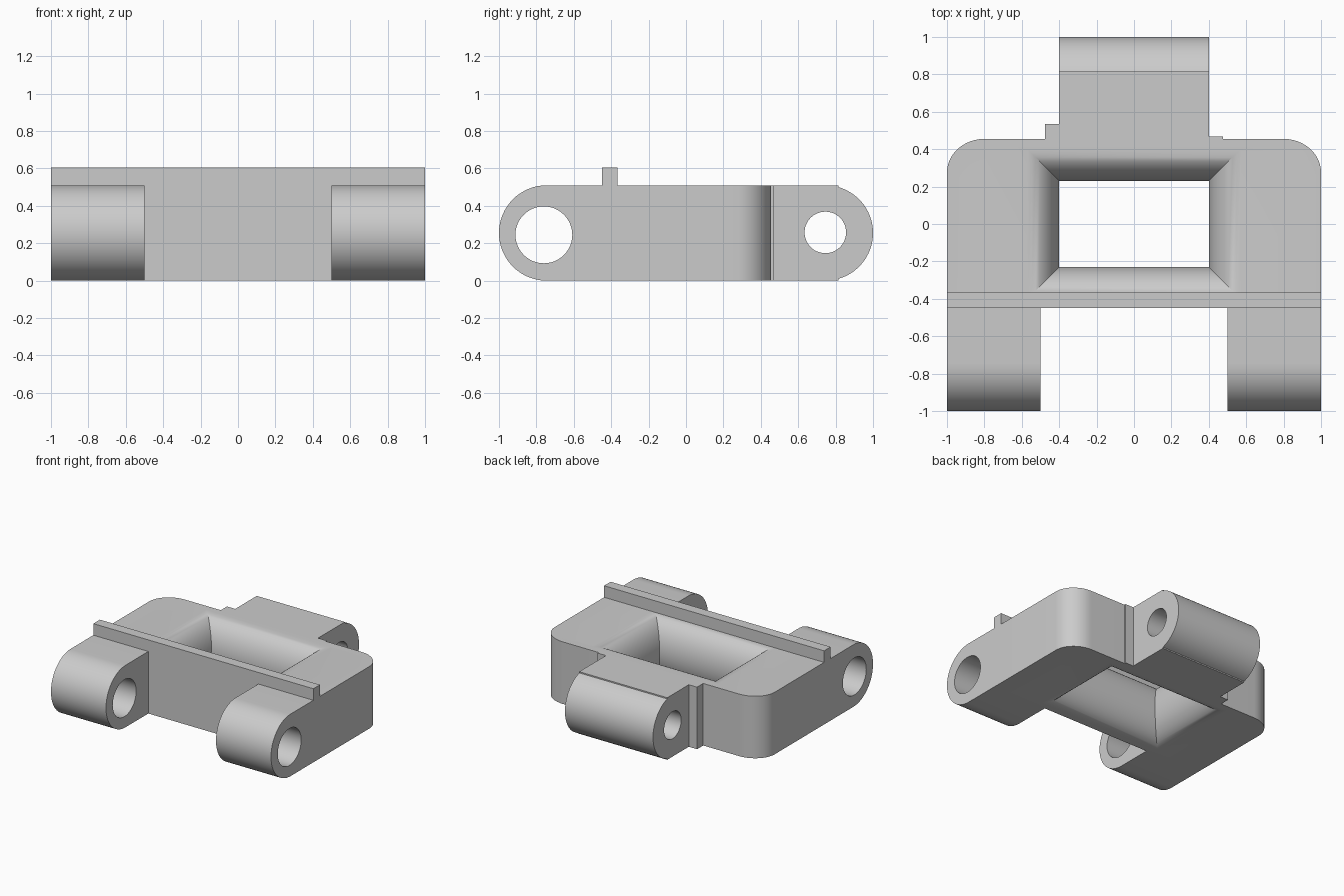
import bpy, bmesh
from math import sin, cos, pi, radians
from mathutils import Vector

cube = bpy.data.objects.get("Cube")
if cube:
    bpy.data.objects.remove(cube, do_unlink=True)

H = 0.51          # body height
R = H / 2         # radius of the rounded hinge ends

grey = bpy.data.materials.new("plain grey")
grey.use_nodes = True
grey.diffuse_color = (0.6, 0.6, 0.6, 1)
grey.node_tree.nodes["Principled BSDF"].inputs["Base Color"].default_value = grey.diffuse_color


def arc(cx, cy, rx, ry, start, end, steps):
    angles = [radians(start + (end - start) * i / steps) for i in range(steps + 1)]
    return [(cx + rx * cos(a), cy + ry * sin(a)) for a in angles]


def loft(name, rings):
    """Skin a stack of equal-length rings and cap both ends."""
    bm = bmesh.new()
    rows = [[bm.verts.new(p) for p in ring] for ring in rings]
    for a, b in zip(rows, rows[1:]):
        for i in range(len(a)):
            j = (i + 1) % len(a)
            bm.faces.new((a[i], a[j], b[j], b[i]))
    bm.faces.new(rows[0][::-1])
    bm.faces.new(rows[-1])
    bmesh.ops.recalc_face_normals(bm, faces=bm.faces)
    mesh = bpy.data.meshes.new(name)
    bm.to_mesh(mesh)
    bm.free()
    mesh.materials.append(grey)
    obj = bpy.data.objects.new(name, mesh)
    bpy.context.collection.objects.link(obj)
    return obj


def prism_x(name, outline, lo, hi):
    return loft(name, [[Vector((x, y, z)) for y, z in outline] for x in (lo, hi)])


def prism_z(name, outline, lo, hi):
    return loft(name, [[Vector((x, y, z)) for x, y in outline] for z in (lo, hi)])


def box(name, x0, x1, y0, y1, z0, z1):
    return prism_z(name, [(x0, y0), (x1, y0), (x1, y1), (x0, y1)], z0, z1)


def activate(obj):
    bpy.ops.object.select_all(action='DESELECT')
    obj.select_set(True)
    bpy.context.view_layer.objects.active = obj


def cut(obj, cutter):
    mod = obj.modifiers.new("cut", 'BOOLEAN')
    mod.operation = 'DIFFERENCE'
    mod.solver = 'EXACT'
    mod.object = cutter
    activate(obj)
    bpy.ops.object.modifier_apply(modifier=mod.name)
    bpy.data.objects.remove(cutter, do_unlink=True)


def smooth(obj):
    activate(obj)
    bpy.ops.object.shade_smooth_by_angle(angle=radians(30))


# Main body with rounded back corners
outline = [(-1, -0.45), (1, -0.45)]
outline += arc(0.8, 0.275, 0.2, 0.18, 0, 90, 12)
outline += arc(-0.8, 0.275, 0.2, 0.18, 90, 180, 12)
body = prism_z("link_body", outline, 0, H)

# Window with convex walls, narrowest at mid height
rings = []
profile = [(0.17, -0.05)]
profile += [(0.17 * (1 - cos(t)), R + R * sin(t))
            for t in (pi * (i / 24 - 0.5) for i in range(25))]
profile += [(0.17, H + 0.05)]
for flare, z in profile:
    w, d = 0.4 + flare, 0.23 + flare
    rings.append([Vector((sx * w, sy * d, z))
                  for sx, sy in ((-1, -1), (1, -1), (1, 1), (-1, 1))])
cut(body, loft("window_cutter", rings))
smooth(body)

# Raised rail across the front edge
box("top_rail", -1, 1, -0.45, -0.365, H, 0.605)

# Pair of front hinge lugs with pin holes
front_profile = [(-0.45, 0), (-0.45, H)] + arc(-0.745, R, R, R, 90, 270, 32)
for side, lo, hi in (("left", 0.5, 1), ("right", -1, -0.5)):
    lug = prism_x(f"front_lug_{side}", front_profile, lo, hi)
    hole = arc(-0.76, 0.245, 0.152, 0.152, 0, 352.5, 47)
    cut(lug, prism_x("pin_cutter", hole, lo - 0.1, hi + 0.1))
    smooth(lug)

# Central back hinge lug, with a small step where the round end begins
back_profile = [(0.455, H), (0.455, 0), (0.815, 0)]
back_profile += arc(0.745, R, R, R, -74, 74, 28) + [(0.815, H)]
back_lug = prism_x("back_lug", back_profile, -0.4, 0.4)
hole = arc(0.745, 0.258, 0.111, 0.111, 0, 352.5, 47)
cut(back_lug, prism_x("pin_cutter", hole, -0.5, 0.5))
smooth(back_lug)

# Small stop tabs beside the back lug
box("stop_tab_right", -0.475, -0.4, 0.455, 0.535, 0, H)
box("stop_tab_left", 0.4, 0.475, 0.455, 0.468, 0, H)
